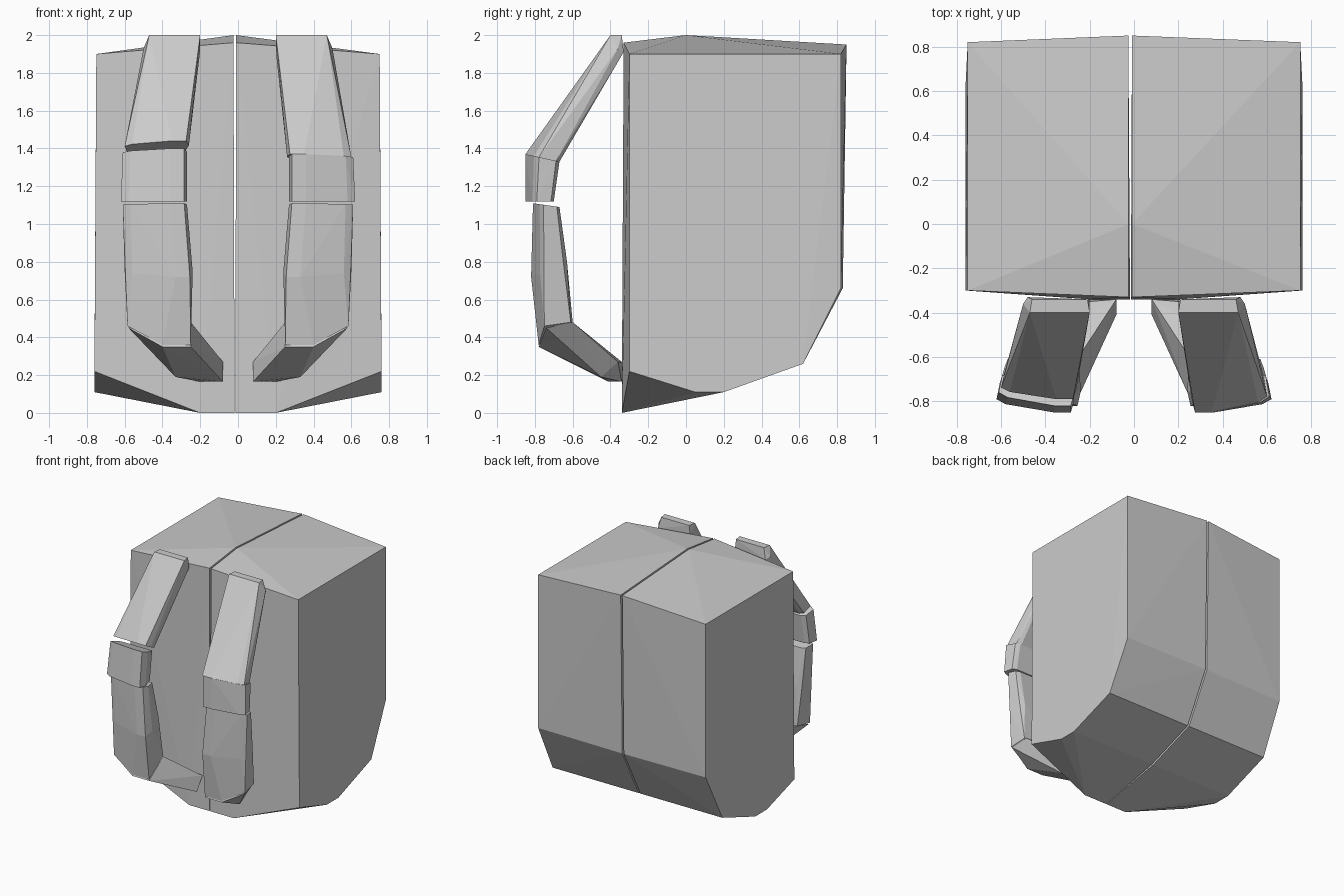
import bpy, bmesh

if "Cube" in bpy.data.objects:
    bpy.data.objects.remove(bpy.data.objects["Cube"])


def hull(name, pts):
    """Flat-faced convex solid around a handful of points."""
    bm = bmesh.new()
    for p in pts:
        bm.verts.new(p)
    res = bmesh.ops.convex_hull(bm, input=bm.verts)
    loose = [v for v in bm.verts if not v.link_faces]
    bmesh.ops.delete(bm, geom=loose, context='VERTS')
    bmesh.ops.dissolve_limit(bm, angle_limit=0.02, verts=bm.verts, edges=bm.edges)
    bmesh.ops.recalc_face_normals(bm, faces=bm.faces)
    me = bpy.data.meshes.new(name)
    bm.to_mesh(me)
    bm.free()
    ob = bpy.data.objects.new(name, me)
    bpy.context.collection.objects.link(ob)
    return ob


def ring(xi, xo, f, b):
    """Chamfered strap section from xi to xo, front edge f and back edge b as (y, z)."""
    def at(x, t):
        return (x, f[0] + (b[0] - f[0]) * t, f[1] + (b[1] - f[1]) * t)
    return [at(xi, .35), at(xi + .015, 0), at(xi + .09, 0), at(xo - .04, .25),
            at(xo, .4), at(xo - .015, .9), at(xo - .05, 1), at(xi + .03, 1)]


# Side profiles (y, z) of the bag: outer wall and centre seam
outer = [(-.30, .22), (.05, .11), (.20, .11), (.62, .26), (.82, .66), (.82, 1.90), (-.30, 1.90)]
inner = [(-.34, 0), (.20, .11), (.62, .26), (.83, .66), (.85, 1.95), (0, 2.0), (-.33, 1.96)]

for side, s in (("left", -1), ("right", 1)):
    # Bag half, with a narrow seam gap at the centre
    seam = -.024 if s < 0 else -.010
    pts = [(s * (.76 if z < .3 else .75), y, z) for y, z in outer]
    pts += [(-.016 + s * .002 if z == 0 else seam, y, z) for y, z in inner]
    pts += [(s * .2, -.34, 0)]
    hull("bag_half_" + side, pts)

    # Shoulder strap segments
    if s < 0:
        joint = ((-.79, 1.44), (-.66, 1.37))
        pad_top = ((-.82, 1.40), (-.67, 1.35))
    else:
        joint = ((-.85, 1.37), (-.67, 1.33))
        pad_top = joint
    upper = [(.20, -.40, 2), (.47, -.40, 2), (.46, -.34, 2), (.21, -.34, 2),
             (.20, -.34, 1.92), (.50, -.36, 1.93), (.48, -.33, 1.91)]
    segments = {
        "strap_upper_": upper + ring(.26, .60, *joint),
        "strap_pad_": ring(.27, .61, *pad_top) + ring(.27, .62, (-.85, 1.12), (-.70, 1.12)),
        "strap_lower_": ring(.27, .61, (-.81, 1.11), (-.67, 1.09))
        + ring(.24, .60, (-.82, .72), (-.63, .80))
        + [(.25, -.78, .36), (.40, -.78, .36), (.585, -.75, .46),
           (.57, -.61, .48), (.25, -.60, .48)],
        "strap_tail_": [(.25, -.78, .35), (.40, -.78, .35), (.58, -.74, .45),
                        (.56, -.60, .48), (.25, -.60, .48),
                        (.08, -.34, .27), (.08, -.41, .165), (.20, -.34, .165),
                        (.33, -.45, .19), (.33, -.36, .27)],
    }
    for name, p in segments.items():
        hull(name + side, [(s * x, y, z) for x, y, z in p])
